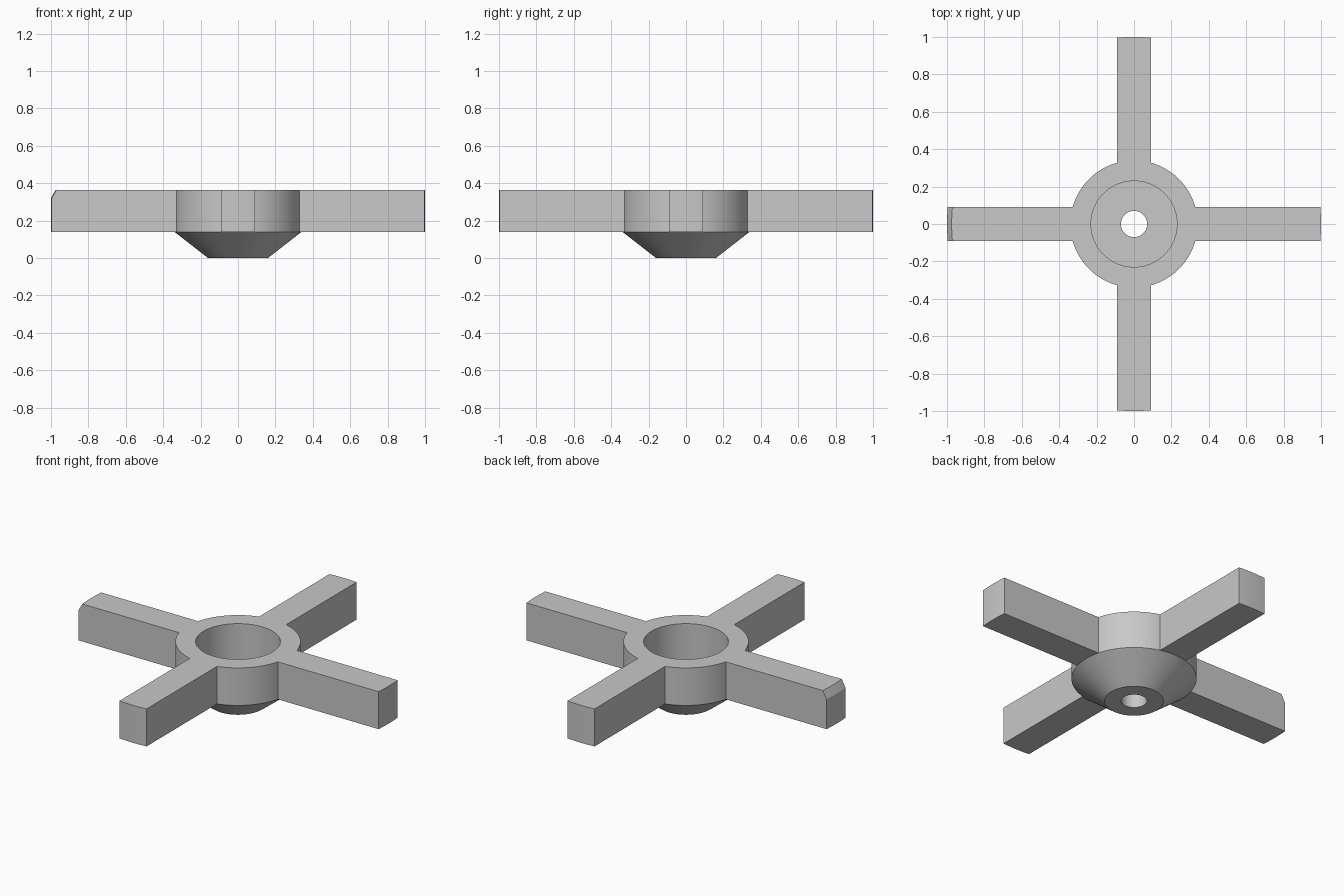
import bpy
import bmesh
import math

if "Cube" in bpy.data.objects:
    bpy.data.objects.remove(bpy.data.objects["Cube"], do_unlink=True)

BASE, TOP = 0.14, 0.365        # height range of the ring and arms
HUB_R, BORE_R, HOLE_R, FOOT_R = 0.34, 0.23, 0.07, 0.16
ARM_R, ARM_HALF = 1.0, 0.09
SEGMENTS = 128

grey = bpy.data.materials.new("light grey")
grey.use_nodes = True
colour = (0.58, 0.58, 0.58, 1)
grey.diffuse_color = colour
grey.node_tree.nodes["Principled BSDF"].inputs["Base Color"].default_value = colour


def finish(name, bm):
    bmesh.ops.recalc_face_normals(bm, faces=bm.faces)
    mesh = bpy.data.meshes.new(name)
    bm.to_mesh(mesh)
    bm.free()
    mesh.materials.append(grey)
    obj = bpy.data.objects.new(name, mesh)
    bpy.context.collection.objects.link(obj)
    bpy.ops.object.select_all(action="DESELECT")
    obj.select_set(True)
    bpy.context.view_layer.objects.active = obj
    bpy.ops.object.shade_smooth_by_angle(angle=math.radians(25))
    return obj


def lathe(name, profile):
    """Turn a closed (radius, height) profile around the z axis."""
    bm = bmesh.new()
    verts = [bm.verts.new((r, 0, z)) for r, z in profile]
    edges = [bm.edges.new((a, b)) for a, b in zip(verts, verts[1:] + verts[:1])]
    bmesh.ops.spin(bm, geom=verts + edges, cent=(0, 0, 0), axis=(0, 0, 1),
                   angle=math.tau, steps=SEGMENTS, use_merge=True)
    bmesh.ops.remove_doubles(bm, verts=bm.verts, dist=1e-5)
    return finish(name, bm)


def arm(name, angle, profile, steps=8):
    """Sweep a closed (radius, height) profile across the arm's width,
    so that both ends follow arcs centred on the hub."""
    bm = bmesh.new()
    rows = []
    for i in range(steps + 1):
        y = ARM_HALF * (2 * i / steps - 1)
        rows.append([bm.verts.new((math.sqrt(r * r - y * y), y, z))
                     for r, z in profile])
    n = len(profile)
    for a, b in zip(rows, rows[1:]):
        for j in range(n):
            k = (j + 1) % n
            bm.faces.new((a[j], a[k], b[k], b[j]))
    bm.faces.new(rows[0])
    bm.faces.new(rows[-1])
    obj = finish(name, bm)
    obj.rotation_euler.z = angle
    return obj


# Hub: tapered foot, ring wall, wide bore and small through hole
lathe("hub", [(HOLE_R, 0), (FOOT_R, 0), (HUB_R, BASE), (HUB_R, TOP),
              (BORE_R, TOP), (BORE_R, BASE), (HOLE_R, BASE)])

# Four arms; the right one has a bevelled upper tip
INNER_R = HUB_R - 0.002
plain = [(INNER_R, BASE), (ARM_R, BASE), (ARM_R, TOP), (INNER_R, TOP)]
bevelled = [(INNER_R, BASE), (ARM_R, BASE), (ARM_R, TOP - 0.045),
            (ARM_R - 0.025, TOP), (INNER_R, TOP)]
for i, side in enumerate(("left", "back", "right", "front")):
    arm(side + "_arm", i * math.pi / 2, bevelled if side == "right" else plain)
